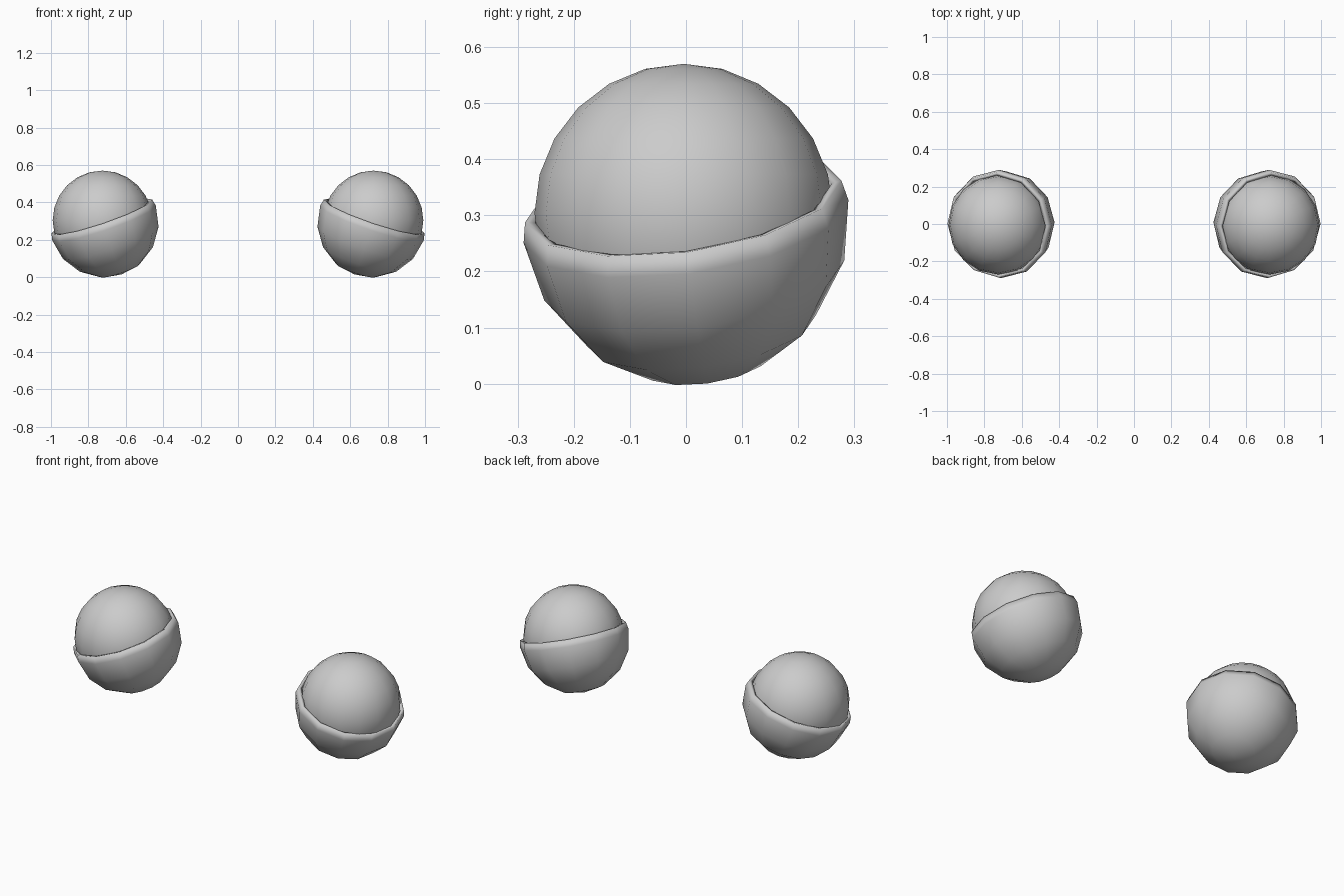
import bpy, bmesh, math
from mathutils import Vector, Matrix

if "Cube" in bpy.data.objects:
    bpy.data.objects.remove(bpy.data.objects["Cube"])

RIM_NORMAL = Vector((0.34, -0.14, 1)).normalized()


def finish(bm, name, side):
    # side = -1 mirrors the part to the left
    if side < 0:
        bmesh.ops.scale(bm, vec=(-1, 1, 1), verts=bm.verts)
        bmesh.ops.reverse_faces(bm, faces=bm.faces)
    me = bpy.data.meshes.new(name)
    bm.to_mesh(me)
    bm.free()
    ob = bpy.data.objects.new(name, me)
    bpy.context.collection.objects.link(ob)
    for o in bpy.context.selected_objects:
        o.select_set(False)
    ob.select_set(True)
    bpy.context.view_layer.objects.active = ob
    bpy.ops.object.shade_smooth_by_angle(angle=math.radians(50))
    return ob


def eyeball(name, side):
    bm = bmesh.new()
    bmesh.ops.create_uvsphere(bm, u_segments=16, v_segments=12, radius=0.266)
    bmesh.ops.translate(bm, vec=(0.725, -0.004, 0.304), verts=bm.verts)
    finish(bm, name, side)


def lower_lid(name, side):
    # Tilted low-poly cup, cut open just above its equator
    bm = bmesh.new()
    bmesh.ops.create_uvsphere(bm, u_segments=12, v_segments=8, radius=0.292)
    bmesh.ops.bisect_plane(bm, geom=bm.verts[:] + bm.edges[:] + bm.faces[:],
                           plane_co=(0, 0, 0.038), plane_no=(0, 0, 1),
                           clear_outer=True)
    tilt = Vector((0, 0, 1)).rotation_difference(RIM_NORMAL).to_matrix().to_4x4()
    bm.transform(Matrix.Translation((0.716, 0, 0.289)) @ tilt)
    ob = finish(bm, name, side)
    shell = ob.modifiers.new("thickness", 'SOLIDIFY')
    shell.thickness = 0.018
    shell.offset = -1


for label, side in (("right", 1), ("left", -1)):
    eyeball(label + "_eyeball", side)
    lower_lid(label + "_lower_lid", side)
